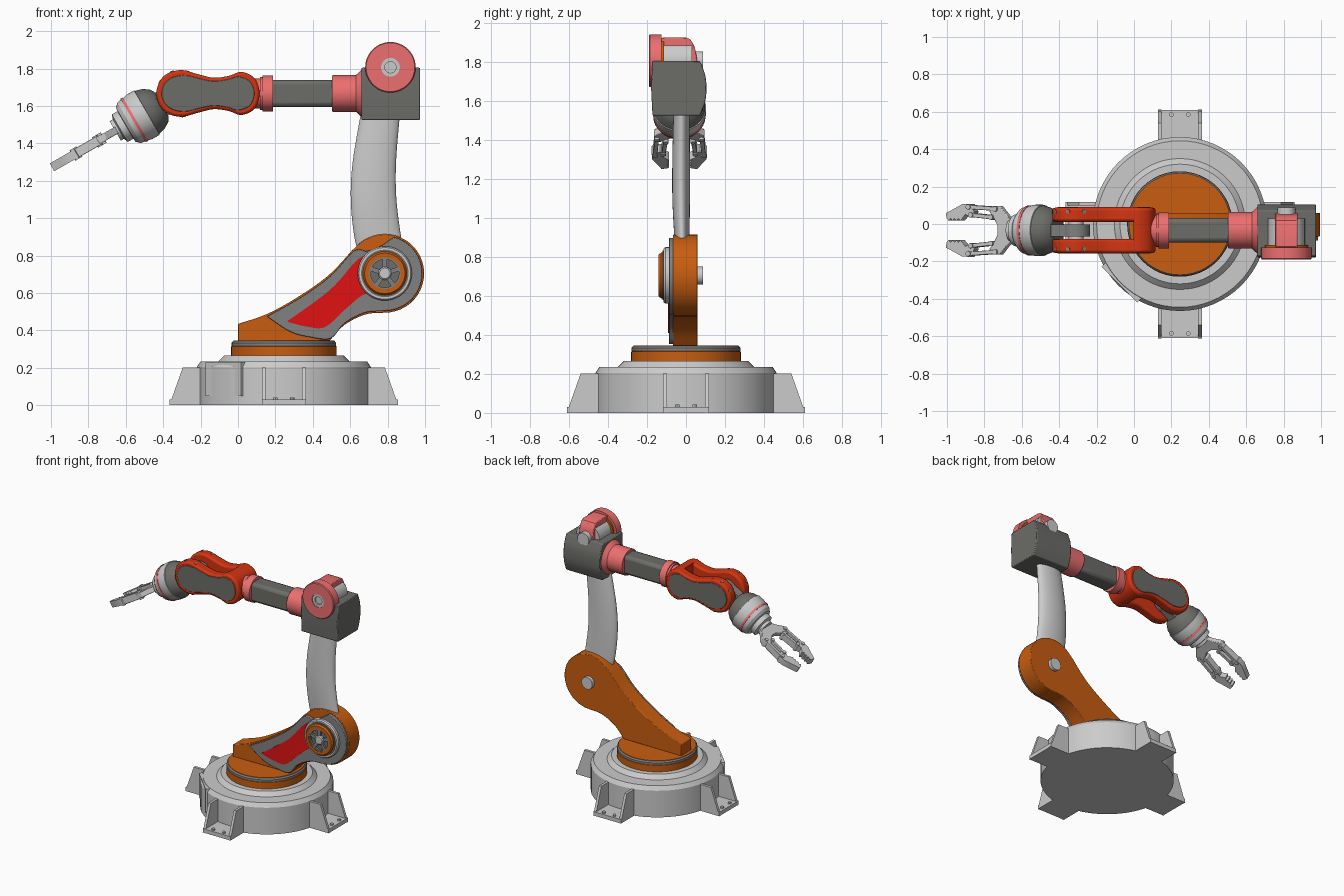
import bpy, bmesh
from math import sin, cos, pi, radians
from mathutils import Matrix, Vector

if "Cube" in bpy.data.objects:
    bpy.data.objects.remove(bpy.data.objects["Cube"])

def material(name, r, g, b):
    m = bpy.data.materials.new(name)
    m.diffuse_color = (r, g, b, 1)
    m.use_nodes = True
    m.node_tree.nodes["Principled BSDF"].inputs["Base Color"].default_value = m.diffuse_color
    return m

ORANGE = material("orange", .58, .11, .005)
RED = material("red", .75, .006, .006)
VERMILION = material("vermilion", .65, .035, .006)
PINK = material("pink", .85, .16, .16)
DARK = material("dark_grey", .15, .15, .14)
MID = material("mid_grey", .22, .22, .22)
I = Matrix.Identity(4)

def T(x, y, z): return Matrix.Translation((x, y, z))
def R(deg, axis): return Matrix.Rotation(radians(deg), 4, axis)

def finish(name, bm, mat=None, M=I, bevel=0, angle=30):
    bmesh.ops.transform(bm, matrix=M, verts=bm.verts)
    bmesh.ops.recalc_face_normals(bm, faces=bm.faces)
    me = bpy.data.meshes.new(name)
    bm.to_mesh(me)
    bm.free()
    ob = bpy.data.objects.new(name, me)
    bpy.context.collection.objects.link(ob)
    if mat:
        me.materials.append(mat)
    bpy.ops.object.select_all(action='DESELECT')
    ob.select_set(True)
    bpy.context.view_layer.objects.active = ob
    bpy.ops.object.shade_smooth_by_angle(angle=radians(angle))
    if bevel:
        b = ob.modifiers.new("bevel", 'BEVEL')
        b.width, b.segments, b.limit_method = bevel, 2, 'ANGLE'
        b.angle_limit = radians(40)
    return ob

def skin(bm, rings, closed=False):
    """Bridge rings of points; cap the ends unless the rings close on themselves."""
    vs = [[bm.verts.new(p) for p in ring] for ring in rings]
    n = len(vs[0])
    for k in range(len(vs) if closed else len(vs) - 1):
        a, b = vs[k], vs[(k + 1) % len(vs)]
        for i in range(n):
            bm.faces.new((a[i], a[(i + 1) % n], b[(i + 1) % n], b[i]))
    if not closed:
        bm.faces.new(vs[0])
        bm.faces.new(vs[-1])

def prism(name, pts, a, b, mat=None, axis='y', M=I, bevel=0):
    place = {'x': lambda p, h: (h, p[0], p[1]), 'y': lambda p, h: (p[0], h, p[1]),
             'z': lambda p, h: (p[0], p[1], h)}[axis]
    bm = bmesh.new()
    skin(bm, [[place(p, h) for p in pts] for h in (a, b)])
    return finish(name, bm, mat, M, bevel)

def lathe(name, prof, M=I, mat=None, closed=False, n=48):
    """Turn (radius, height) points about local z."""
    bm = bmesh.new()
    skin(bm, [[(r * cos(2 * pi * i / n), r * sin(2 * pi * i / n), h) for i in range(n)]
              for r, h in prof], closed)
    return finish(name, bm, mat, M)

def disc(name, r, a, b, M=I, mat=None, n=40):
    return lathe(name, [(r, a), (r, b)], M, mat, n=n)

def box(name, x, y, z, mat=None, M=I, bevel=0):
    return prism(name, [(x[0], y[0]), (x[1], y[0]), (x[1], y[1]), (x[0], y[1])],
                 z[0], z[1], mat, 'z', M, bevel)

def spline(pts, n=6, closed=False):
    P = [Vector(p) for p in pts]
    m, out = len(P), []
    at = (lambda i: P[i % m]) if closed else (lambda i: P[max(0, min(m - 1, i))])
    for i in range(m if closed else m - 1):
        p0, p1, p2, p3 = (at(i + k) for k in (-1, 0, 1, 2))
        for k in range(n):
            t = k / n
            out.append(p1 + (p2 - p0) * t / 2 + (p0 * 2 - p1 * 5 + p2 * 4 - p3) * t * t / 2
                       + (p1 * 3 - p0 - p2 * 3 + p3) * t ** 3 / 2)
    return [tuple(p) for p in out] + ([] if closed else [tuple(P[-1])])

def arc(cx, cz, r, a0, a1, n=28):
    return [(cx + r * cos(radians(a0 + (a1 - a0) * i / n)),
             cz + r * sin(radians(a0 + (a1 - a0) * i / n))) for i in range(n + 1)]

# Base drum, feet and service box
BASE = T(.245, 0, 0)
lathe("base_drum", [(.465, 0), (.465, .205), (.445, .235), (.35, .235), (.32, .265), (.2, .265)], BASE, n=64)
for k in range(4):
    F = BASE @ R(90 * k, 'Z')
    box("foot_floor", (.43, .61), (-.118, .118), (0, .03), M=F)
    for s in (-1, 1):
        prism("foot_wall", [(.43, 0), (.612, 0), (.54, .203), (.43, .203)], s * .098, s * .118, M=F)
        disc("foot_bolt", .012, .03, .042, F @ T(.585, s * .045, 0), n=12)
box("service_box", (.3, .457), (-.135, .135), (.05, .232), M=BASE @ R(225, 'Z'))

# Turntable
lathe("turntable", [(.282, .262), (.282, .315), (.27, .318), (.27, .346)], BASE, ORANGE)
lathe("turntable_band", [(.265, .317), (.28, .317), (.28, .333), (.272, .343), (.265, .343)], BASE, MID, True)

# Lower arm: orange body, grey cover, red panel
SX, SZ = .785, .705
top = spline([(0, .435), (.16, .49), (.33, .585), (.49, .7), (.625, .845)])
low = spline([(.785, .495), (.68, .485), (.57, .43), (.49, .345)])
prism("lower_arm", [(0, .343)] + top[:-1] + arc(SX, SZ, .21, 139, -90) + low[1:], -.066, .06, ORANGE, bevel=.004)
cover_top = spline([(.155, .475), (.33, .573), (.49, .687), (.62, .825), (.69, .825), (.76, .85), (.835, .9)])
cover_low = spline([(.785, .503), (.68, .495), (.57, .438), (.495, .357), (.38, .365), (.275, .395), (.155, .475)])
prism("lower_arm_cover", cover_top[:-1] + arc(SX, SZ, .2, 75, -90) + cover_low[1:-1], -.088, -.06, MID, bevel=.004)
prism("red_panel", spline([(.265, .45), (.49, .615), (.635, .775), (.7, .8)]) +
      spline([(.72, .6), (.66, .585), (.57, .51), (.465, .418), (.37, .42), (.268, .445)]), -.092, -.08, RED)

# Shoulder hub with five spokes; local z points to the front
HUB = T(SX, 0, SZ) @ R(90, 'X')
lathe("hub_plate", [(.145, .05), (.145, .105), (.138, .115), (.1, .115)], HUB)
lathe("hub_groove", [(.1, .1), (.127, .1), (.127, .121), (.1, .121)], HUB, DARK, True)
lathe("hub_ring", [(.085, .1), (.117, .1), (.117, .128), (.108, .14), (.085, .14)], HUB, ORANGE, True)
disc("hub_floor", .09, .1, .12, HUB, DARK)
lathe("hub_rim", [(.075, .11), (.087, .11), (.087, .137), (.075, .137)], HUB, MID, True)
lathe("hub_center", [(.035, .1), (.035, .134), (.028, .14)], HUB)
for k in range(5):
    box("hub_spoke", (.02, .08), (-.012, .012), (.1, .134), MID, HUB @ R(90 + 72 * k, 'Z'))
disc("shoulder_pin", .046, -.086, 0, HUB)

# Upper arm: oval sections lofted upward
bm = bmesh.new()
skin(bm, [[((a + b) / 2 + (b - a) / 2 * cos(2 * pi * i / 40), (c + d) / 2 + (d - c) / 2 * sin(2 * pi * i / 40), z)
           for i in range(40)] for z, a, b, c, d in spline([
               (.76, .66, .90, -.05, .015), (.9, .622, .872, -.06, .018), (1.1, .603, .847, -.07, .02),
               (1.3, .613, .845, -.07, .02), (1.55, .655, .865, -.064, .018)], 5)])
finish("upper_arm", bm)

# Elbow housing and motor
side = spline([(.072, 1.525), (.098, 1.595), (.105, 1.665), (.098, 1.735), (.072, 1.805)], 4)
prism("elbow_housing", [(-.172, 1.525)] + side + [(-.172, 1.805), (-.179, 1.665)], .66, .973, DARK, 'x', bevel=.006)
EL = T(.815, 0, 1.807) @ R(90, 'X')
lathe("elbow_disc", [(.05, .125), (.135, .125), (.135, .185), (.13, .191), (.05, .191)], EL, PINK, True)
lathe("elbow_disc_bore", [(.052, .12), (.052, .186), (.03, .186), (.03, .175)], EL)
disc("elbow_disc_back", .115, .112, .127, EL, ORANGE)
disc("elbow_motor", .098, -.03, .115, EL)
disc("elbow_pin", .048, -.088, 0, EL)
prism("elbow_strap", [(-.13, 1.78), (-.13, 1.918), (-.12, 1.925), (-.0, 1.925)] +
      spline([(.02, 1.918), (.045, 1.875), (.06, 1.79)]), .755, .875, PINK, 'x', bevel=.005)

# Forearm: collars and bevelled rod
C, FZ = -.034, 1.667
FORE = T(0, C, FZ) @ R(90, 'Y')
lathe("forearm_collar", [(.095, .503), (.098, .508), (.098, .63), (.125, .66), (.125, .7)], FORE, PINK)
box("forearm_rod", (.15, .55), (C - .066, C + .066), (FZ - .073, FZ + .073), DARK, bevel=.024)
lathe("forearm_flange", [(.08, .09), (.08, .118), (.088, .118), (.088, .132), (.096, .132), (.096, .186)], FORE, PINK)

# Wrist fork: two dog-bone cheeks, a web and dark side panels
half = [(-.40, .09), (-.31, .125), (-.21, .102), (-.13, .084), (-.05, .094), (.02, .115), (.09, .08)]
bone = spline([(-.437, 0)] + half + [(.115, 0)] + [(x, -z) for x, z in half[::-1]], 6, True)
outline = [(x, FZ + z) for x, z in bone]
panel = [(-.16 + (x + .16) * .9, FZ + z * .78) for x, z in bone]
for s in (-1, 1):
    prism("fork_cheek", outline, C + s * .046, C + s * .121, VERMILION, bevel=.014)
    prism("fork_panel", panel, C + s * .1, C + s * .125, DARK, bevel=.003)
    for a in (70, 110, 150, 190, 230, 280):
        disc("fork_rivet", .011, .11, .128, T(-.31, C + s * .1, FZ) @ R(-a, 'Y') @ R(90, 'Y'), MID, 10)
prism("fork_web", [p for p in outline if p[0] > -.01], C - .06, C + .06, VERMILION)

# Wrist: local x runs along the tool, 30 degrees below level
W = T(-.31, C, FZ) @ R(150, 'Y')
WL = W @ R(90, 'Y')
disc("wrist_pin", .04, -.06, .06, T(-.31, C, FZ) @ R(90, 'X'))
disc("wrist_knuckle", .075, -.032, .032, T(-.31, C, FZ) @ R(90, 'X'), MID)
box("wrist_tongue", (0, .17), (-.032, .032), (-.07, .07), MID, W)
lathe("wrist_bowl", [(.075, .115), (.1, .13), (.122, .165), (.133, .205)], WL, DARK)
lathe("wrist_shell", [(.12, .2), (.137, .205), (.137, .25), (.131, .277), (.12, .277)], WL)
lathe("wrist_ring", [(.11, .275), (.134, .275), (.134, .29), (.11, .29)], WL, PINK, True)
lathe("wrist_cap", [(.13, .289), (.124, .315), (.105, .335), (.085, .337), (.085, .372), (.06, .38), (.06, .4)], WL)

# Gripper: palm, paired links and toothed jaws
palm = [(.37, .04), (.42, .085), (.46, .13), (.505, .13), (.525, .10), (.495, .06), (.475, .025)]
prism("gripper_palm", palm + [(x, -y) for x, y in palm[::-1]], -.02, .02, None, 'z', W, .004)

def link(name, p, q, w, h):
    p, q = Vector(p), Vector(q)
    n = Vector((p.y - q.y, q.x - p.x)).normalized() * w
    prism(name, [p + n, p - n, q - n, q + n], -h, h, None, 'z', W, .003)
    for e in (p, q):
        disc("link_pivot", w * 1.25, -h - .006, h + .006, W @ T(e.x, e.y, 0), n=16)

for s in (-1, 1):
    link("outer_link", (.485, s * .115), (.65, s * .125), .011, .026)
    link("inner_link", (.51, s * .07), (.635, s * .082), .011, .026)
    teeth = [(.785 - .012 * i, .052 if i % 2 else .064) for i in range(9)]
    jaw = [(.615, .10), (.64, .142), (.69, .14), (.74, .115), (.79, .092)] + teeth + [(.67, .085), (.63, .068)]
    prism("jaw", [(x, s * y) for x, y in jaw], -.024, .024, None, 'z', W)
